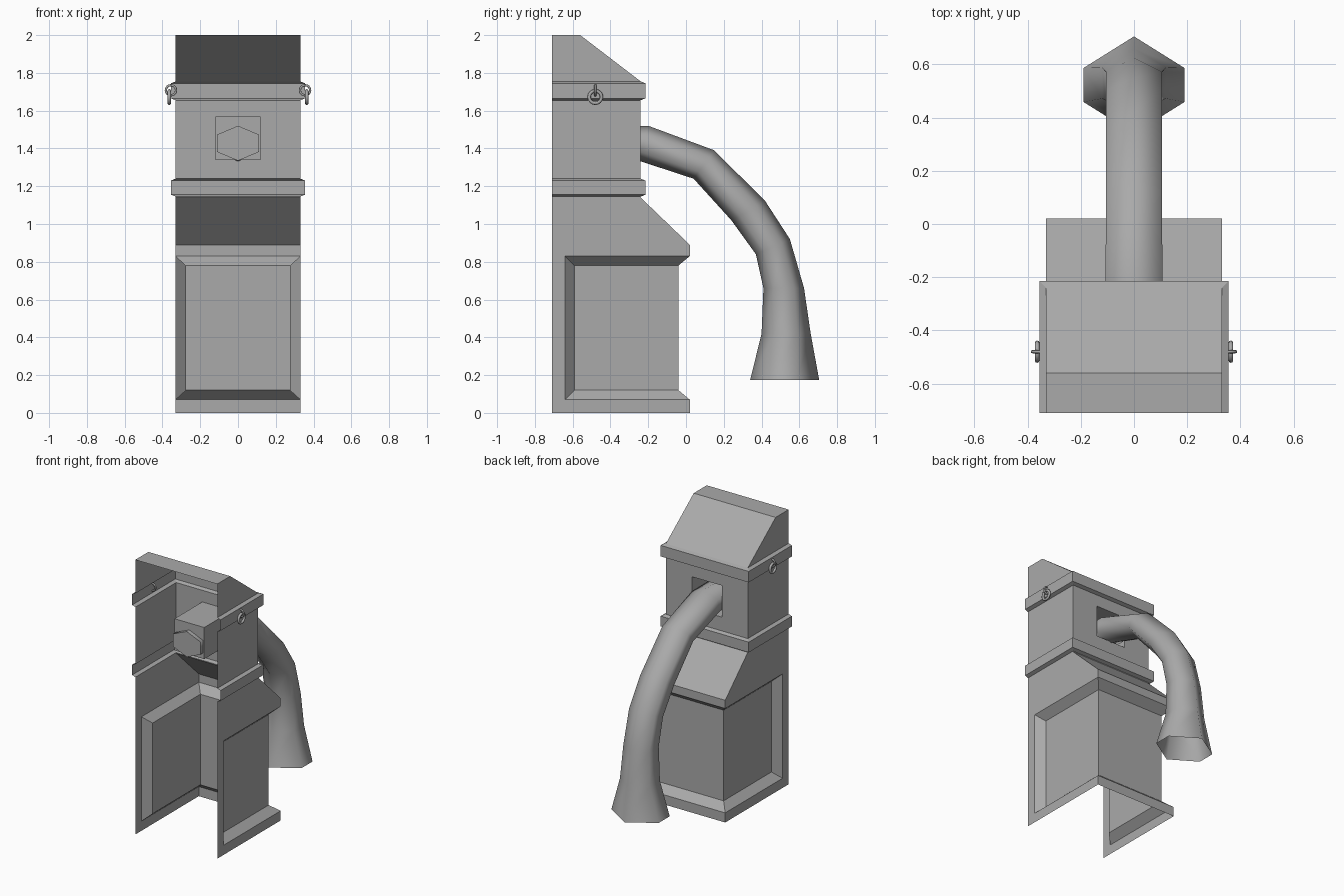
import bpy, bmesh
from math import pi

cube = bpy.data.objects.get("Cube")
if cube:
    bpy.data.objects.remove(cube)

# One plain grey for everything
grey = bpy.data.materials.new("plain_grey")
grey.use_nodes = True
colour = (0.4, 0.4, 0.4, 1)
grey.diffuse_color = colour
grey.node_tree.nodes["Principled BSDF"].inputs["Base Color"].default_value = colour


def make_object(name, bm):
    mesh = bpy.data.meshes.new(name)
    bm.to_mesh(mesh)
    bm.free()
    obj = bpy.data.objects.new(name, mesh)
    bpy.context.collection.objects.link(obj)
    mesh.materials.append(grey)
    return obj


# Open-fronted housing: a U-shaped section lofted upwards
FRONT, PANEL, PANEL_IN = -0.71, -0.64, -0.59
W, BASE, WALL = 0.33, 0.02, -0.24
levels = [(W, BASE, 0), (W, BASE, 0.07), (0.275, -0.04, 0.12), (0.275, -0.04, 0.78),
          (W, BASE, 0.83), (W, BASE, 0.89), (W, WALL, 1.14)]
for low, high in ((1.145, 1.24), (1.655, 1.755)):      # raised bands
    levels += [(W, WALL, low), (W + 0.025, WALL + 0.025, low + 0.01),
               (W + 0.025, WALL + 0.025, high - 0.01), (W, WALL, high)]
levels.append((W, -0.56, 2.0))

bm = bmesh.new()
rows = []
for x, back, z in levels:
    inset = x < W
    edge_x = W if inset else x
    half = [(edge_x, FRONT), (edge_x, PANEL), (x, PANEL_IN if inset else PANEL), (x, back)]
    section = [(-px, py) for px, py in half] + half[::-1]
    rows.append([bm.verts.new((px, py, z)) for px, py in section])
for lower, upper in zip(rows, rows[1:]):
    for i in range(len(lower) - 1):
        bm.faces.new((lower[i], lower[i + 1], upper[i + 1], upper[i]))
bm.faces.new(rows[-1])                                  # flat top
bmesh.ops.remove_doubles(bm, verts=bm.verts[:], dist=0.0005)

# Square recess pushed forward from the back wall
bm.faces.ensure_lookup_table()
recess = next(f for f in bm.faces
              if abs(f.calc_center_median().y - WALL) < 0.001
              and 1.4 < f.calc_center_median().z < 1.5)
for depth in (WALL, -0.56):
    bmesh.ops.inset_individual(bm, faces=[recess], thickness=0.02)
    for v in recess.verts:
        v.co = (0.12 if v.co.x > 0 else -0.12, depth, 1.57 if v.co.z > 1.45 else 1.34)
bmesh.ops.recalc_face_normals(bm, faces=bm.faces[:])
make_object("housing", bm)

# Six-sided hose: outer (y, z), inner (y, z), half width, side corner ratio
stations = [((-0.59, 1.52), (-0.59, 1.335), 0.11, 0.5),
            ((-0.2, 1.52), (-0.25, 1.335), 0.107, 0.5),
            ((0.15, 1.39), (0.04, 1.24), 0.105, 0.5),
            ((0.42, 1.12), (0.24, 1.02), 0.105, 0.5),
            ((0.55, 0.92), (0.37, 0.84), 0.105, 0.5),
            ((0.625, 0.66), (0.41, 0.66), 0.105, 0.5),
            ((0.66, 0.42), (0.40, 0.42), 0.12, 0.45),
            ((0.705, 0.175), (0.34, 0.175), 0.19, 0.35)]
bm = bmesh.new()
rings = []
for outer, inner, width, ratio in stations:
    cy, cz = (outer[0] + inner[0]) / 2, (outer[1] + inner[1]) / 2
    ry, rz = outer[0] - cy, outer[1] - cz
    corners = [(0, 1), (1, ratio), (1, -ratio), (0, -1), (-1, -ratio), (-1, ratio)]
    rings.append([bm.verts.new((a * width, cy + b * ry, cz + b * rz)) for a, b in corners])
for r, s in zip(rings, rings[1:]):
    for i in range(6):
        j = (i + 1) % 6
        bm.faces.new((r[i], r[j], s[j], s[i])).smooth = True
cap = bm.faces.new(rings[0])
bmesh.ops.recalc_face_normals(bm, faces=bm.faces[:])
for e in cap.edges:
    e.smooth = False
make_object("hose", bm)


# Eyelets and hanging rings on the upper band
def ring(name, location, rotation, major, minor):
    bpy.ops.mesh.primitive_torus_add(location=location, rotation=rotation,
                                     major_radius=major, minor_radius=minor,
                                     major_segments=16, minor_segments=8)
    obj = bpy.context.object
    obj.name = name
    obj.data.materials.append(grey)
    bpy.ops.object.shade_smooth()


for side, sign in (("left", 1), ("right", -1)):
    ring(side + "_eyelet", (sign * 0.355, -0.48, 1.708), (pi / 2, 0, 0), 0.027, 0.006)
    ring(side + "_hanging_ring", (sign * 0.364, -0.48, 1.672), (0, pi / 2, 0), 0.033, 0.009)
